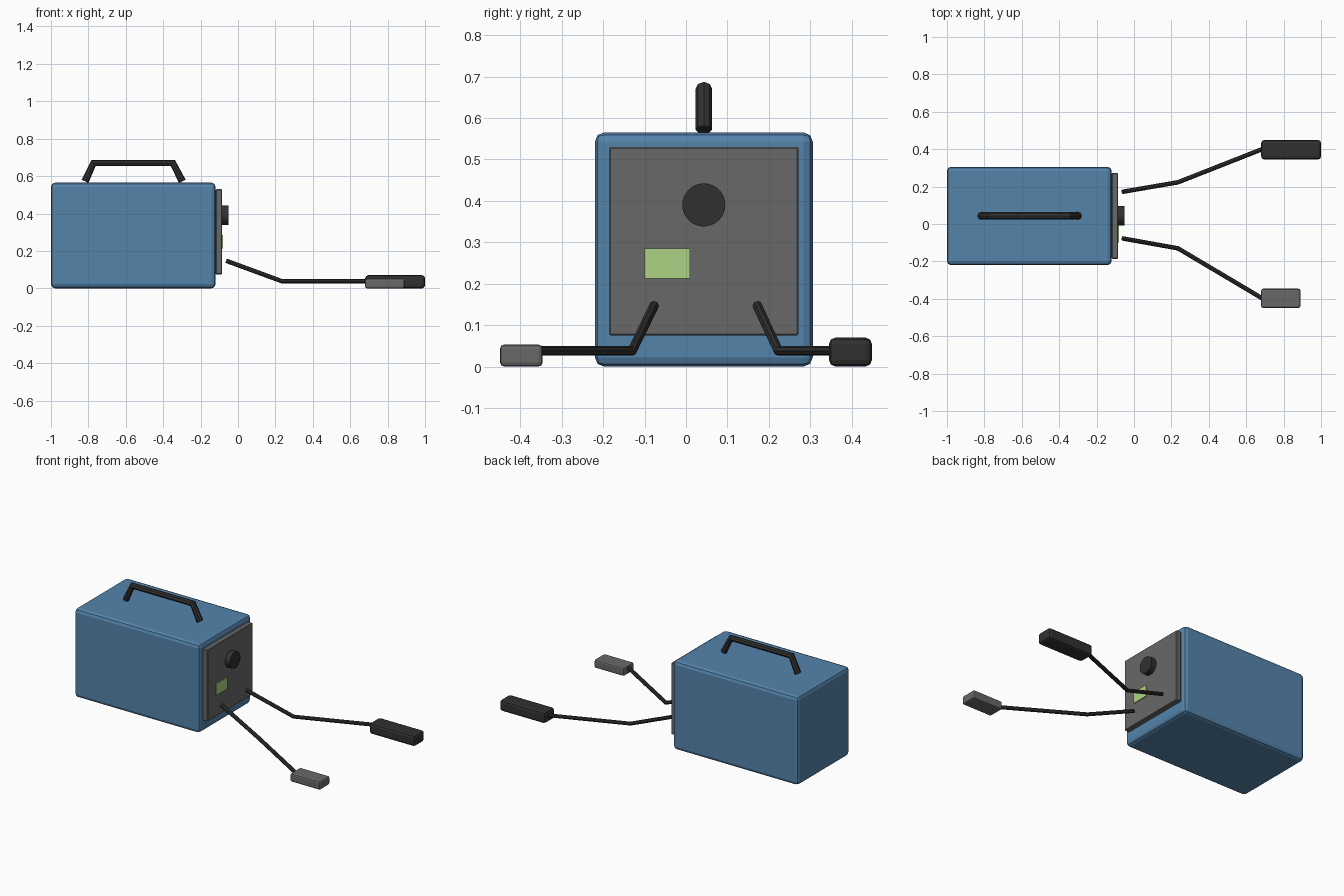
import bpy
import math
from mathutils import Vector

cube = bpy.data.objects.get("Cube")
if cube:
    bpy.data.objects.remove(cube, do_unlink=True)


def material(name, rgb):
    m = bpy.data.materials.new(name)
    m.use_nodes = True
    m.diffuse_color = (*rgb, 1)
    m.node_tree.nodes["Principled BSDF"].inputs["Base Color"].default_value = (*rgb, 1)
    return m


BLUE = material("blue paint", (0.09, 0.23, 0.41))
GREY = material("grey metal", (0.14, 0.14, 0.14))
BLACK = material("black rubber", (0.03, 0.03, 0.03))
GREEN = material("display green", (0.42, 0.65, 0.23))


def box(name, low, high, mat, bevel=0.0, segments=2):
    low, high = Vector(low), Vector(high)
    bpy.ops.mesh.primitive_cube_add(size=1, location=(low + high) / 2)
    ob = bpy.context.object
    ob.name = name
    ob.scale = high - low
    bpy.ops.object.transform_apply(location=False, rotation=False, scale=True)
    ob.data.materials.append(mat)
    if bevel:
        mod = ob.modifiers.new("rounded edges", "BEVEL")
        mod.width = bevel
        mod.segments = segments
    return ob


def tube(name, points, radius, mat):
    curve = bpy.data.curves.new(name, "CURVE")
    curve.dimensions = "3D"
    curve.bevel_depth = radius
    curve.bevel_resolution = 2
    curve.use_fill_caps = True
    spline = curve.splines.new("POLY")
    spline.points.add(len(points) - 1)
    for p, co in zip(spline.points, points):
        p.co = (*co, 1)
    spline.use_smooth = False
    curve.materials.append(mat)
    ob = bpy.data.objects.new(name, curve)
    bpy.context.collection.objects.link(ob)
    return ob


MID = 0.043  # centre line of the case

# Case and control panel
box("case", (-1, MID - 0.263, 0), (-0.12, MID + 0.263, 0.565), BLUE, 0.022)
box("control_panel", (-0.12, MID - 0.229, 0.075), (-0.085, MID + 0.229, 0.53), GREY, 0.004, 1)
box("display", (-0.086, -0.1, 0.213), (-0.08, 0.01, 0.285), GREEN)

# Control knob
bpy.ops.mesh.primitive_cylinder_add(vertices=32, radius=0.052, depth=0.035,
                                    location=(-0.0675, MID, 0.39),
                                    rotation=(0, math.pi / 2, 0))
knob = bpy.context.object
knob.name = "control_knob"
knob.data.materials.append(BLACK)
bpy.ops.object.shade_smooth_by_angle()

# Carrying handle
tube("carrying_handle", [(-0.818, MID, 0.572), (-0.772, MID, 0.67),
                         (-0.348, MID, 0.67), (-0.298, MID, 0.572)], 0.02, BLACK)

# Cables
tube("torch_cable", [(-0.062, 0.172, 0.147), (0.235, 0.223, 0.038),
                     (0.69, 0.402, 0.038)], 0.012, BLACK)
tube("clamp_cable", [(-0.062, -0.077, 0.147), (0.235, -0.13, 0.038),
                     (0.69, -0.4, 0.038)], 0.012, BLACK)

# Torch and earth clamp
box("torch", (0.68, 0.345, 0), (1, 0.449, 0.07), BLACK, 0.016)
box("earth_clamp", (0.68, -0.449, 0), (0.89, -0.346, 0.053), GREY, 0.01)
